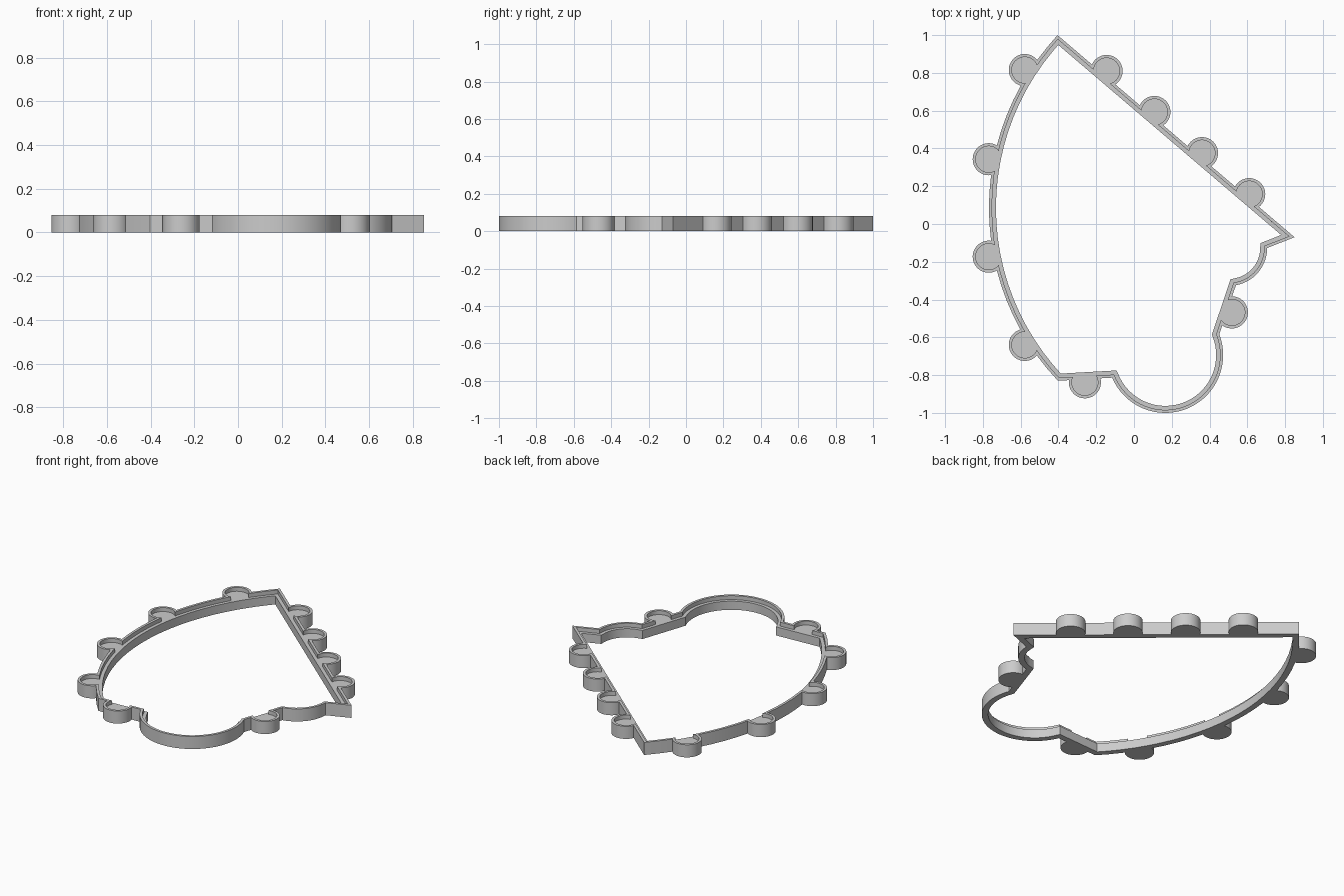
import bpy, bmesh
from math import cos, sin, radians, atan2, pi
from mathutils import Vector

if "Cube" in bpy.data.objects:
    bpy.data.objects.remove(bpy.data.objects["Cube"])

H, LEDGE = 0.08, 0.055          # rim height, recessed ledge height
RIM, WIDTH = 0.016, 0.037       # rim thickness, whole band width


def arc(cx, cy, r, a0, a1, n):
    return [Vector((cx + r * cos(radians(a0 + (a1 - a0) * i / n)),
                    cy + r * sin(radians(a0 + (a1 - a0) * i / n)))) for i in range(n + 1)]


def inset(pts, d):
    """Mitred inward offset of a clockwise loop."""
    out = []
    for i, p in enumerate(pts):
        a = (p - pts[i - 1]).normalized()
        b = (pts[(i + 1) % len(pts)] - p).normalized()
        na, nb = Vector((a.y, -a.x)), Vector((b.y, -b.x))
        out.append(p + (na + nb) * d / (1 + na.dot(nb)))
    return out


def prism(name, pts, z0, z1):
    bm = bmesh.new()
    f = bm.faces.new([bm.verts.new((p.x, p.y, z0)) for p in pts])
    top = bmesh.ops.extrude_face_region(bm, geom=[f])["geom"]
    bmesh.ops.translate(bm, vec=(0, 0, z1 - z0),
                        verts=[v for v in top if isinstance(v, bmesh.types.BMVert)])
    bmesh.ops.recalc_face_normals(bm, faces=bm.faces)
    me = bpy.data.meshes.new(name)
    bm.to_mesh(me)
    bm.free()
    ob = bpy.data.objects.new(name, me)
    bpy.context.collection.objects.link(ob)
    return ob


def combine(ob, other, op):
    m = ob.modifiers.new(op, "BOOLEAN")
    m.operation, m.object, m.solver = op, other, "EXACT"
    bpy.context.view_layer.objects.active = ob
    bpy.ops.object.modifier_apply(modifier=m.name)
    bpy.data.objects.remove(other)


# Outline, clockwise from the top point
outline = [Vector((-0.405, 1.0)), Vector((0.85, -0.07))]
outline += arc(0.505, -0.127, 0.2, 0, -80, 14)           # small scallop
outline += arc(0.166, -0.694, 0.306, 21, -157, 36)       # large round lobe
a = atan2(0.915, -0.964) * 180 / pi
left = arc(0.561, 0.085, 1.329, 360 - a, a, 24)          # long curved side
outline += left[:-1]

# Round tabs along the edges
tabs = [(-0.145, 0.81), (0.108, 0.593), (0.36, 0.375), (0.61, 0.158),
        (0.518, -0.468), (-0.26, -0.838),
        (-0.578, 0.815), (-0.769, 0.343), (-0.769, -0.173), (-0.578, -0.64)]


def tabbed(name, pts, r, z0, z1):
    ob = prism(name, pts, z0, z1)
    for x, y in tabs:
        combine(ob, prism("tab", arc(x, y, r, 360, 0, 48)[:-1], z0, z1), "UNION")
    return ob


# Solid plate, then the recess behind the rim, then the open middle
frame = tabbed("tabbed_frame", outline, 0.085, 0, H)
combine(frame, tabbed("recess", inset(outline, RIM), 0.085 - RIM, LEDGE, H + 0.1), "DIFFERENCE")
combine(frame, prism("opening", inset(outline, WIDTH), -0.1, H + 0.2), "DIFFERENCE")

bpy.ops.object.select_all(action="DESELECT")
frame.select_set(True)
bpy.context.view_layer.objects.active = frame
bpy.ops.object.shade_smooth_by_angle(angle=radians(30))
